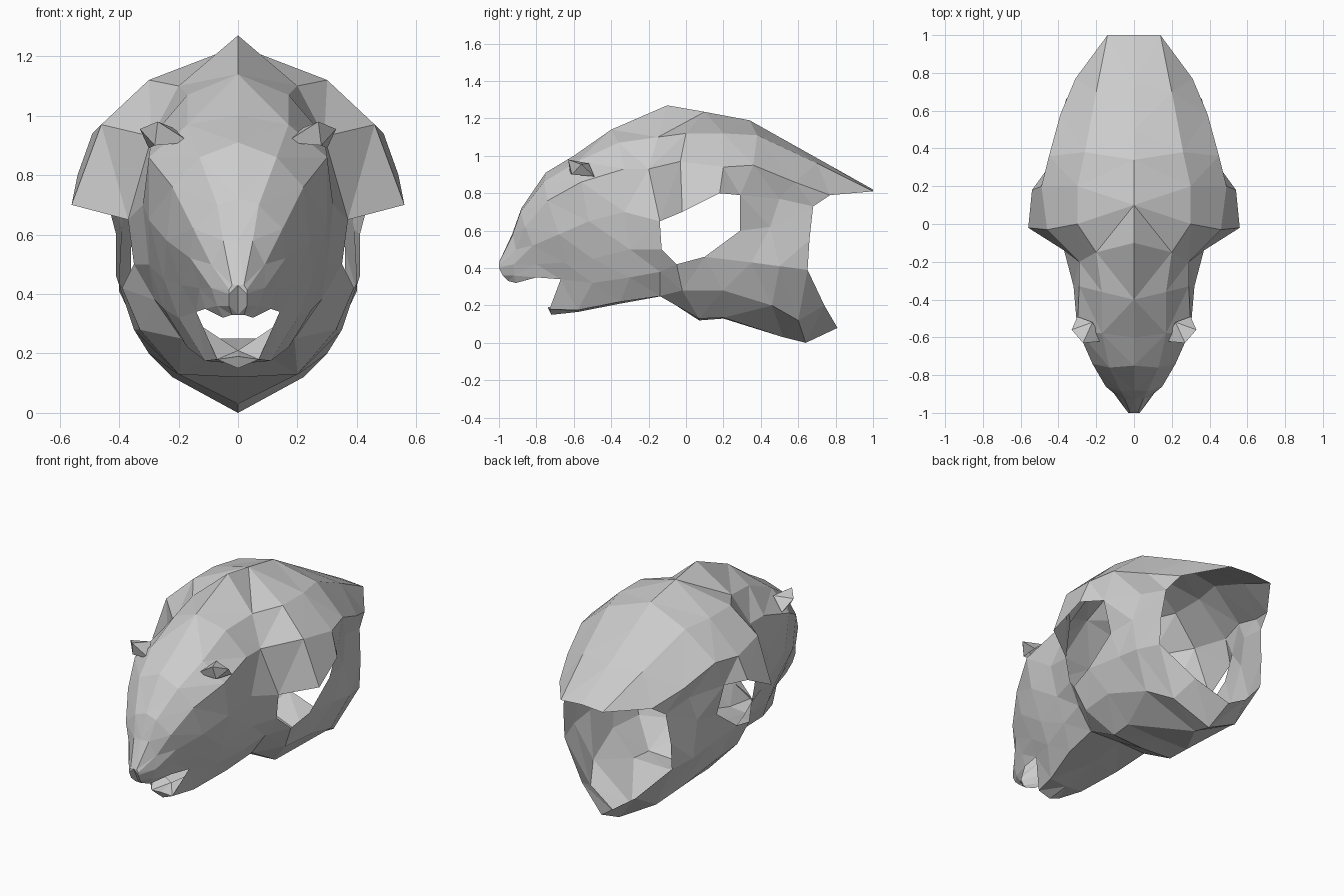
import bpy, bmesh

grey = bpy.data.materials.new("plain grey")
grey.diffuse_color = (0.6, 0.6, 0.6, 1)


def make(name, verts, faces):
    """Half a shell on +x, mirrored over the centre plane."""
    me = bpy.data.meshes.new(name)
    me.from_pydata(verts, [], faces)
    bm = bmesh.new()
    bm.from_mesh(me)
    bmesh.ops.remove_doubles(bm, verts=bm.verts, dist=0.0005)
    bmesh.ops.triangulate(bm, faces=bm.faces, quad_method='SHORT_EDGE')
    bm.to_mesh(me)
    bm.free()
    me.materials.append(grey)
    ob = bpy.data.objects.new(name, me)
    bpy.context.collection.objects.link(ob)
    mod = ob.modifiers.new("mirror", 'MIRROR')
    mod.use_clip = True
    return ob


def loft(name, rings, skip):
    """Skin rings running crest to keel; skip(i, j) leaves a gap."""
    n = len(rings[0])
    verts = [p for r in rings for p in r]
    faces = [(i*n + j, i*n + j + 1, (i+1)*n + j + 1, (i+1)*n + j)
             for i in range(len(rings) - 1) for j in range(n - 1) if not skip(i, j)]
    return make(name, verts, faces)


def rings_from(crest, sides, keel):
    return [[(0, *c), *s, (0, *k)] for c, s, k in zip(crest, sides, keel)]


# shared neck ring, from the upper back down to the chest
neck = [(.20, -.15, 1.10), (.29, -.20, .93), (.37, -.14, .65),
        (.35, -.13, .50), (.28, -.14, .38), (.19, -.14, .25)]

# torso shell: shoulders to rear opening
torso_crest = [(-.10, 1.27), (.10, 1.235), (.34, 1.19), (.50, 1.10), (.75, .96), (1, .82)]
torso_keel = [(-.13, .25), (.07, .12), (.20, .13), (.52, .03), (.64, 0), (.81, .08)]
torso_sides = [
    neck,
    [(.30, 0, 1.12), (.46, -.03, .97), (.56, -.02, .70), (.39, -.05, .42), (.33, -.02, .28), (.20, .07, .13)],
    [(.30, .20, 1.12), (.49, .20, .94), (.54, .18, .80), (.41, .10, .46), (.35, .20, .28), (.21, .20, .135)],
    [(.26, .38, 1.11), (.45, .36, .95), (.46, .29, .79), (.41, .29, .60), (.40, .35, .43), (.30, .46, .20)],
    [(.20, .70, .96), (.39, .58, .86), (.37, .50, .77), (.39, .45, .62), (.40, .50, .41), (.22, .60, .12)],
    [(.14, 1, .81), (.31, .77, .79), (.34, .68, .73), (.36, .66, .55), (.36, .65, .39), (.18, .74, .20)],
]
# the arm holes are the gap in the fourth strip
loft("torso_shell", rings_from(torso_crest, torso_sides, torso_keel),
     lambda i, j: j == 3 and i < 3)

# head shell: nose to neck
head_crest = [(-1, .43), (-.93, .58), (-.88, .72), (-.75, .91), (-.60, 1.0), (-.40, 1.14), (-.10, 1.27)]
head_keel = [(-.95, .33), (-.91, .32), (-.80, .36), (-.72, .15), (-.58, .165), (-.35, .21), (-.13, .25)]
head_sides = [
    [(.02, -1, .43), (.03, -1, .415), (.03, -1, .40), (.03, -.98, .36), (.02, -.95, .33), (.01, -.95, .33)],
    [(.05, -.925, .58), (.09, -.91, .50), (.09, -.92, .42), (.07, -.92, .36), (.05, -.91, .32), (.03, -.91, .32)],
    [(.07, -.885, .70), (.15, -.86, .62), (.16, -.82, .52), (.13, -.80, .42), (.11, -.80, .35), (.05, -.80, .36)],
    [(.13, -.76, .86), (.22, -.74, .76), (.24, -.68, .58), (.19, -.65, .43), (.14, -.67, .34), (.07, -.73, .18)],
    [(.17, -.58, .97), (.30, -.56, .86), (.30, -.52, .65), (.25, -.50, .45), (.20, -.50, .32), (.11, -.58, .175)],
    [(.17, -.36, 1.07), (.29, -.33, .93), (.32, -.33, .70), (.30, -.30, .50), (.25, -.30, .35), (.17, -.35, .22)],
    neck,
]
# the underside of the muzzle is open as the mouth
loft("head_shell", rings_from(head_crest, head_sides, head_keel),
     lambda i, j: i < 3 and j >= 5)

# nose tip plate closing the muzzle
tip = [(0, *head_crest[0]), *head_sides[0][:5], (0, *head_keel[0])]
make("nose_tip", tip, [tuple(range(len(tip)))[::-1]])

# inner lip of the lower jaw
make("jaw_lip", [(.07, -.73, .18), (0, -.74, .19), (0, -.64, .21), (.12, -.64, .29), (0, -.72, .15)],
     [(0, 3, 2, 1), (0, 1, 4)])

# ears: small folded cups
make("ear", [(.16, -.62, .91), (.27, -.63, .98), (.33, -.56, .955),
             (.30, -.49, .89), (.28, -.61, .90), (.22, -.52, .96)],
     [(0, 4, 1), (1, 4, 2), (2, 4, 3), (0, 1, 5), (1, 2, 3, 5)])
